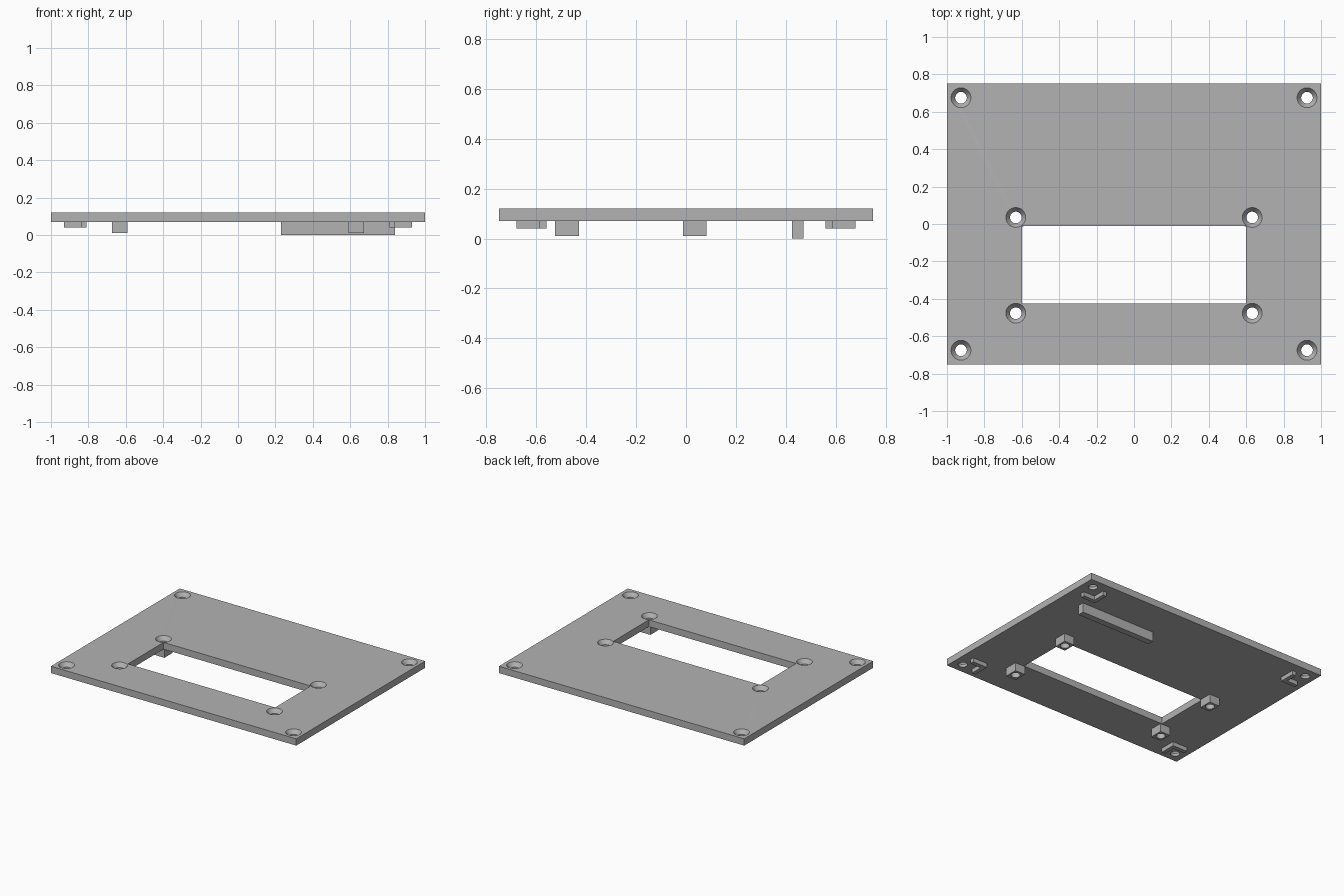
import bpy
import bmesh
from math import radians
from mathutils import Matrix, Vector

default = bpy.data.objects.get("Cube")
if default:
    bpy.data.objects.remove(default, do_unlink=True)

grey = bpy.data.materials.new("plain grey")
grey.use_nodes = True
colour = (0.45, 0.45, 0.45, 1)
grey.diffuse_color = colour
grey.node_tree.nodes["Principled BSDF"].inputs["Base Color"].default_value = colour

PLATE_LOW, PLATE_TOP = 0.07, 0.12


def finish(name, bm):
    bmesh.ops.recalc_face_normals(bm, faces=bm.faces)
    mesh = bpy.data.meshes.new(name)
    bm.to_mesh(mesh)
    bm.free()
    mesh.materials.append(grey)
    obj = bpy.data.objects.new(name, mesh)
    bpy.context.collection.objects.link(obj)
    return obj


def prism(name, outline, z0, z1):
    """Upright solid from a flat outline."""
    bm = bmesh.new()
    face = bm.faces.new([bm.verts.new((x, y, z0)) for x, y in outline])
    top = bmesh.ops.extrude_face_region(bm, geom=[face])["geom"]
    verts = [v for v in top if isinstance(v, bmesh.types.BMVert)]
    bmesh.ops.translate(bm, verts=verts, vec=(0, 0, z1 - z0))
    return finish(name, bm)


def box(name, x0, x1, y0, y1, z0, z1):
    return prism(name, [(x0, y0), (x1, y0), (x1, y1), (x0, y1)], z0, z1)


def screw_cutter(name, x, y):
    """Countersunk screw shape, turned from a profile."""
    profile = [(0, -0.1), (0.031, -0.1), (0.031, 0.09), (0.053, PLATE_TOP),
               (0.053, 0.2), (0, 0.2)]
    bm = bmesh.new()
    verts = [bm.verts.new((r, 0, z)) for r, z in profile]
    edges = [bm.edges.new(pair) for pair in zip(verts, verts[1:])]
    bmesh.ops.spin(bm, geom=verts + edges, cent=(0, 0, 0), axis=(0, 0, 1),
                   angle=radians(360), steps=48)
    bmesh.ops.remove_doubles(bm, verts=bm.verts, dist=0.0001)
    bmesh.ops.transform(bm, matrix=Matrix.Translation(Vector((x, y, 0))), verts=bm.verts)
    return finish(name, bm)


def cut(obj, cutters):
    """Subtract the cutters and keep the plain mesh."""
    for cutter in cutters:
        cutter.hide_render = True
        mod = obj.modifiers.new("cut", 'BOOLEAN')
        mod.operation = 'DIFFERENCE'
        mod.solver = 'EXACT'
        mod.object = cutter
    bpy.context.view_layer.update()
    graph = bpy.context.evaluated_depsgraph_get()
    mesh = bpy.data.meshes.new_from_object(obj.evaluated_get(graph))
    obj.modifiers.clear()
    obj.data = mesh
    bpy.ops.object.select_all(action='DESELECT')
    obj.select_set(True)
    bpy.context.view_layer.objects.active = obj
    bpy.ops.object.shade_smooth_by_angle(angle=radians(25))


# Plate with a rectangular window
plate = box("plate", -1, 1, -0.75, 0.75, PLATE_LOW, PLATE_TOP)
window = box("window_cutter", -0.6, 0.6, -0.425, -0.01, 0, 0.2)
cutters = [window]

for sx, side in ((-1, "right"), (1, "left")):
    # Drilled posts around the window
    for y, end in ((-0.477, "front"), (0.035, "back")):
        x = sx * 0.632
        post = box(f"{end}_{side}_post", x - 0.041, x + 0.041, y - 0.048, y + 0.048,
                   0.01, PLATE_LOW)
        hole = screw_cutter("post_hole_cutter", x, y)
        cut(post, [hole])
        cutters.append(hole)

    # Corner screw holes with angle brackets on their inner side
    for sy, end in ((-1, "front"), (1, "back")):
        cutters.append(screw_cutter("corner_hole_cutter", sx * 0.925, sy * 0.675))
        outline = [(0.81, 0.56), (0.93, 0.56), (0.93, 0.59), (0.84, 0.59),
                   (0.84, 0.68), (0.81, 0.68)]
        prism(f"{end}_{side}_bracket", [(sx * x, sy * y) for x, y in outline],
              0.04, PLATE_LOW)

cut(plate, cutters)
for cutter in cutters:
    bpy.data.objects.remove(cutter, do_unlink=True)

# Rib under the back left of the plate
box("rib", 0.23, 0.84, 0.425, 0.472, 0, PLATE_LOW)
